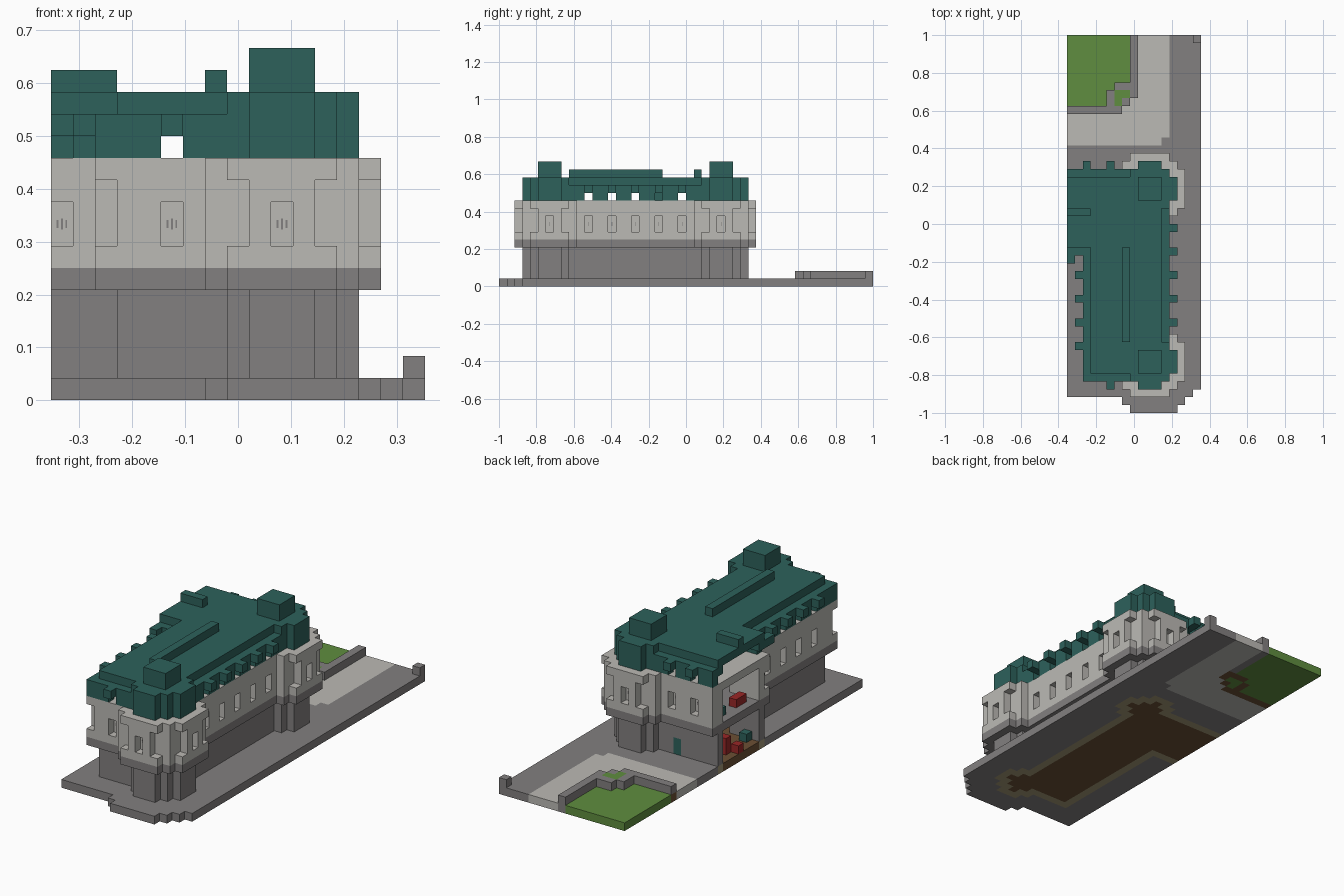
import bpy, bmesh
from mathutils import Vector

cube = bpy.data.objects.get("Cube")
if cube:
    bpy.data.objects.remove(cube, do_unlink=True)

U = 1 / 24                      # edge of one block
ORIGIN = Vector((-17 / 48, -1, 0))


def material(name, r, g, b):
    m = bpy.data.materials.new(name)
    m.use_nodes = True
    m.diffuse_color = (r, g, b, 1)
    m.node_tree.nodes["Principled BSDF"].inputs["Base Color"].default_value = (r, g, b, 1)
    return m


stone = material("grey_stone", .225, .215, .215)
plaster = material("light_plaster", .50, .49, .46)
teal = material("teal_roof", .026, .12, .105)
grass = material("grass_green", .115, .27, .05)
soil = material("brown_floor", .15, .08, .035)
sand = material("khaki_footing", .36, .31, .18)
red = material("red_fabric", .32, .02, .02)


# Plan helpers: footprints are sets of (i, j) cells
def rect(i0, i1, j0, j1):
    return {(i, j) for i in range(i0, i1) for j in range(j0, j1)}


def turret(jc, grow):
    cells = set()
    for a, b in ((3, 1), (2, 2), (1, 3)):
        a, b = a + grow, b + grow
        cells |= rect(10 - a, 11 + a, jc - b, jc + b + 1)
    return cells


def inset(plan):
    near = (-1, 0, 1)
    return {(i, j) for i, j in plan
            if all((max(i + a, 0), j + b) in plan for a in near for b in near)}


def lift(plan, k0, k1):
    return {(i, j, k) for i, j in plan for k in range(k0, k1)}


AXES = [Vector(v) for v in ((1, 0, 0), (0, 1, 0), (0, 0, 1))]


def build(name, cells, mat):
    """Skin a set of blocks with only its outer faces."""
    bm = bmesh.new()
    verts = {}

    def vert(p):
        key = tuple(round(c) for c in p)
        if key not in verts:
            verts[key] = bm.verts.new(ORIGIN + Vector(key) * U)
        return verts[key]

    for cell in sorted(cells):
        base = Vector(cell)
        for n in range(3):
            d, u, v = AXES[n], AXES[(n + 1) % 3], AXES[(n + 2) % 3]
            for side in (0, 1):
                nb = tuple(round(c) for c in base + d * (2 * side - 1))
                if nb in cells:
                    continue
                p = base + d * side
                loop = [p, p + u, p + u + v, p + v]
                bm.faces.new([vert(q) for q in (loop if side else loop[::-1])])
    mesh = bpy.data.meshes.new(name)
    bm.to_mesh(mesh)
    bm.free()
    mesh.materials.append(mat)
    obj = bpy.data.objects.new(name, mesh)
    bpy.context.collection.objects.link(obj)
    return obj


# Footprints
main = rect(2, 13, 4, 31) | rect(0, 2, 20, 31)
turrets = turret(6, 0) | turret(28, 0)
upper = main | turret(6, 1) | turret(28, 1)
lower = rect(3, 12, 5, 30) | rect(0, 3, 21, 30) | turrets
room = inset(lower)

# Ground layer
lawn = rect(0, 8, 39, 48) - rect(6, 8, 39, 42) - rect(5, 6, 39, 41)
planter = {(6, 40), (7, 40), (6, 39)}
corner_wall = rect(6, 9, 41, 42) | {(5, 40), (8, 40), (5, 39), (7, 39)} | rect(0, 7, 38, 39)
garden_wall = rect(8, 9, 41, 48) | corner_wall
path = (rect(0, 13, 34, 38) | rect(9, 13, 38, 48) | {(7, 38), (8, 38), (8, 39)}) - {(12, 34)}
plate = (rect(0, 17, 3, 48) | rect(0, 16, 2, 3) | rect(7, 15, 1, 2) | rect(8, 14, 0, 1))
paving = plate - lawn - planter - corner_wall - path - lower

build("paving", lift(paving, 0, 1), stone)
build("path", lift(path, 0, 1), plaster)
build("lawn", lift(lawn, 0, 1), grass)
build("planter", lift(planter, 0, 2), grass)
build("garden_wall_footing", lift(corner_wall, 0, 1), soil)
build("garden_wall", lift(garden_wall, 1, 2), stone)
build("corner_post", {(16, 47, 1)}, stone)
build("wall_footing", lift(lower - room, 0, 1), sand)
build("ground_floor", lift(room, 0, 1), soil)

# Ground storey with a back door, then the overhanging cornice
door = lift({(5, 29)}, 1, 3)
build("ground_storey_wall", lift(lower - room, 1, 5) - door, stone)
build("back_door", door, teal)
build("cornice", lift(upper, 5, 6), stone)

# Openings: cell plus outward direction
bays = [(12, j, 1, 0) for j in range(11, 24, 3)]
bays += [(2, j, -1, 0) for j in range(8, 18, 3)]
bays += [(5, 4, 0, -1), (0, 20, 0, -1), (5, 30, 0, 1), (2, 30, 0, 1)]
turret_windows = [(10, 2, 0, -1), (14, 6, 1, 0), (14, 28, 1, 0), (10, 32, 0, 1)]
windows = bays + turret_windows
niches = {(i, j) for i in (8, 12) for j in (2, 32)}
niches |= {(14, j) for j in (4, 8, 26, 30)} | {(2, 4)}

# Upper storey, two blocks thick so that windows are recessed
walls = lift(upper - inset(inset(upper)), 6, 10)
walls -= lift({w[:2] for w in windows}, 7, 9) | lift(niches, 7, 10)
build("upper_storey_wall", walls, plaster)
build("attic_floor", lift(upper, 10, 11), plaster)

# Slim bars on the back of each window recess
for n, (i, j, dx, dy) in enumerate(windows):
    offsets = (-.2, 0, .2) if dy else (0,)
    for o in offsets:
        centre = Vector((i + .5 - dx * .48, j + .5 - dy * .48, 8))
        centre += Vector((abs(dy), abs(dx), 0)) * o
        bpy.ops.mesh.primitive_cube_add(size=1, location=ORIGIN + centre * U)
        bar = bpy.context.object
        bar.name = "window_bar"
        bar.scale = Vector((.08, .08, .5 if o == 0 else .35)) * U
        bar.data.materials.append(stone)

# Roof: attic wall with dormer holes, eaves with hoods, and the raised deck
roof = main | turrets
shell = roof - inset(roof)
hoods = {(i + dx, j + dy) for i, j, dx, dy in bays}
attic = lift(shell, 11, 12) - lift({b[:2] for b in bays}, 11, 12)
eaves = lift((roof - inset(inset(roof))) | hoods, 12, 13)
deck = lift(inset(main) | turrets, 13, 14)
build("roof", attic | eaves | deck, teal)
build("roof_ridge", lift(rect(7, 8, 9, 21), 14, 15), teal)
build("roof_cross_ridge", lift(rect(0, 3, 25, 26), 14, 15), teal)
for name, j in (("front_turret_cap", 5), ("back_turret_cap", 27)):
    build(name, lift(rect(9, 12, j, j + 3), 14, 16), teal)

# Furniture in the open wing
build("ground_seats", {(0, 25, 1), (1, 26, 1), (1, 26, 2)}, red)
build("upper_seat", {(1, 23, 6), (1, 24, 6)}, red)
build("ground_cabinet", {(1, 22, 1)}, teal)
build("upper_cabinet", {(1, 27, 6)}, teal)
